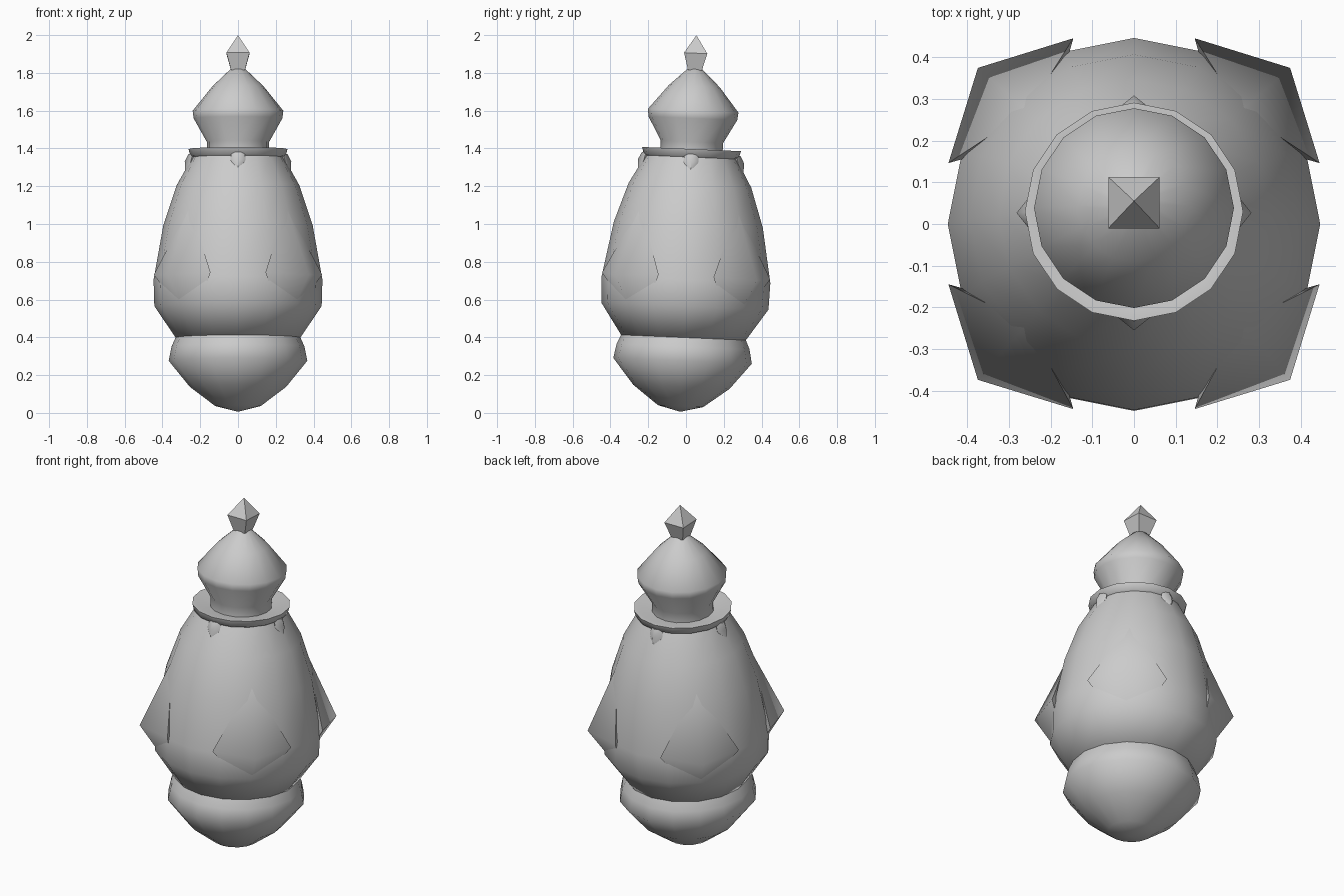
import bpy, bmesh, math
from mathutils import Matrix

if "Cube" in bpy.data.objects:
    bpy.data.objects.remove(bpy.data.objects["Cube"])

# the whole ornament leans slightly towards +y
LEAN = Matrix.Translation((0, -0.03, 0.006)) @ Matrix.Rotation(math.radians(-2.45), 4, 'X')


def finish(name, bm, angle):
    bmesh.ops.recalc_face_normals(bm, faces=bm.faces[:])
    bm.transform(LEAN)
    me = bpy.data.meshes.new(name)
    bm.to_mesh(me)
    bm.free()
    ob = bpy.data.objects.new(name, me)
    bpy.context.collection.objects.link(ob)
    bpy.ops.object.select_all(action='DESELECT')
    ob.select_set(True)
    bpy.context.view_layer.objects.active = ob
    bpy.ops.object.shade_smooth_by_angle(angle=math.radians(angle))
    return ob


def lathe(name, profile, sides=16, start=0.0, angle=60):
    bm = bmesh.new()
    rings = []
    for r, z in profile:
        if r == 0:
            rings.append([bm.verts.new((0, 0, z))] * sides)
        else:
            rings.append([bm.verts.new((r * math.cos(start + math.tau * i / sides),
                                        r * math.sin(start + math.tau * i / sides), z))
                          for i in range(sides)])
    for a, b in zip(rings, rings[1:]):
        for i in range(sides):
            j = (i + 1) % sides
            bm.faces.new(list(dict.fromkeys((a[i], a[j], b[j], b[i]))))
    return finish(name, bm, angle)


def hull(name, points, turn, angle):
    bm = bmesh.new()
    for p in points:
        bm.verts.new(p)
    bmesh.ops.convex_hull(bm, input=bm.verts[:])
    bm.transform(Matrix.Rotation(turn, 4, 'Z'))
    return finish(name, bm, angle)


# turned parts from bottom to top
lathe("base_cup", [(0, 0), (0.12, 0.03), (0.255, 0.132), (0.367, 0.27),
                   (0.352, 0.345), (0.33, 0.395), (0, 0.395)])
lathe("body", [(0, 0.37), (0.325, 0.385), (0.443, 0.56), (0.447, 0.70),
               (0.395, 0.99), (0.325, 1.2), (0.235, 1.36), (0, 1.36)])
lathe("collar", [(0, 1.34), (0.215, 1.335), (0.252, 1.355), (0.262, 1.392),
                 (0.24, 1.392), (0.16, 1.375), (0, 1.375)])
lathe("cap", [(0, 1.36), (0.165, 1.37), (0.165, 1.43), (0.235, 1.555),
              (0.24, 1.595), (0.135, 1.725), (0.04, 1.815), (0, 1.825)])

# square pointed finial
lathe("finial", [(0, 1.81), (0.052, 1.81), (0.087, 1.90), (0, 1.995)],
      sides=4, start=math.pi / 4, angle=30)

# four diamond studs on the diagonals, four claws under the collar
for k in range(4):
    hull(f"diamond_stud_{k + 1}",
         [(0.53, 0, 0.71), (0.418, 0.212, 0.72), (0.418, -0.212, 0.72),
          (0.362, 0, 1.08), (0.345, 0, 0.435), (0.30, 0, 0.72)],
         math.pi / 4 + k * math.pi / 2, 90)
    hull(f"collar_claw_{k + 1}",
         [(0.24, 0.036, 1.365), (0.24, -0.036, 1.365), (0.25, 0.04, 1.325),
          (0.25, -0.04, 1.325), (0.282, 0, 1.325), (0.262, 0, 1.365),
          (0.278, 0, 1.25), (0.2, 0, 1.33)],
         k * math.pi / 2, 60)
